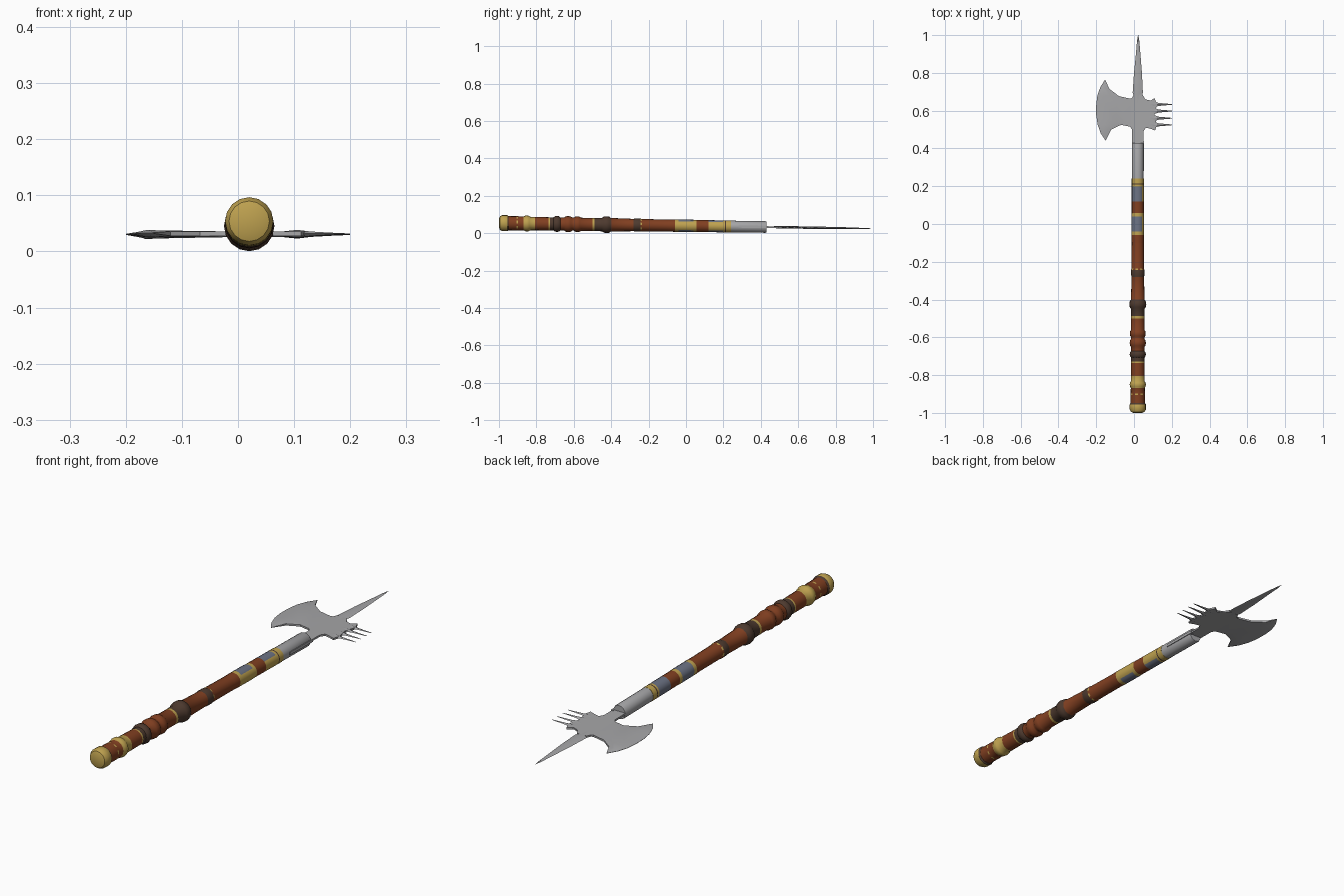
import bpy, bmesh, math
from mathutils import Vector

if "Cube" in bpy.data.objects:
    bpy.data.objects.remove(bpy.data.objects["Cube"])

CX, SIDES = 0.02, 16


def axis_z(y):
    # the weapon leans slightly down toward its tip
    return 0.054 - 0.0147 * (y + 1)


def material(name, rgb):
    m = bpy.data.materials.new(name)
    m.diffuse_color = (*rgb, 1)
    m.use_nodes = True
    m.node_tree.nodes["Principled BSDF"].inputs["Base Color"].default_value = m.diffuse_color
    return m


BROWN, GOLD, DARK, BLUE, STEEL, PANEL, DASH = range(7)
MATS = [material("brown_wood", (0.22, 0.05, 0.015)), material("gold", (0.52, 0.36, 0.08)),
        material("dark_bronze", (0.075, 0.042, 0.028)), material("blue_grey", (0.15, 0.17, 0.23)),
        material("steel", (0.38, 0.38, 0.39))]


def finish(name, bm, angle=35):
    bmesh.ops.remove_doubles(bm, verts=bm.verts, dist=0.0001)
    bmesh.ops.recalc_face_normals(bm, faces=bm.faces)
    me = bpy.data.meshes.new(name)
    bm.to_mesh(me)
    bm.free()
    for m in MATS:
        me.materials.append(m)
    ob = bpy.data.objects.new(name, me)
    bpy.context.collection.objects.link(ob)
    bpy.ops.object.select_all(action='DESELECT')
    ob.select_set(True)
    bpy.context.view_layer.objects.active = ob
    bpy.ops.object.shade_smooth_by_angle(angle=math.radians(angle))
    return ob


def turned(name, profile):
    """Turned part along y; profile rows: y, radius, colour of the band that follows."""
    bm = bmesh.new()
    rings = []
    for y, r, _ in profile:
        rings.append([bm.verts.new((CX + r * math.sin(2 * math.pi * k / SIDES), y,
                                    axis_z(y) + r * math.cos(2 * math.pi * k / SIDES)))
                      for k in range(SIDES)])
    for i in range(len(rings) - 1):
        for k in range(SIDES):
            n = (k + 1) % SIDES
            f = bm.faces.new((rings[i][k], rings[i][n], rings[i + 1][n], rings[i + 1][k]))
            c = profile[i][2]
            side = math.sin(2 * math.pi * (k + 0.5) / SIDES)
            if c == PANEL:      # blue inlay, gold on the +x side
                c = GOLD if side > 0.75 else BLUE
            elif c == DASH:     # broken gold line
                c = GOLD if k % 2 else BROWN
            f.material_index = c
    for ring, c in ((rings[0], profile[0][2]), (rings[-1], profile[-1][2])):
        bm.faces.new(ring).material_index = c
    return finish(name, bm)


def bead(y, r, w, c, base):
    """Rounded ring on the shaft."""
    return [(y - w, base, c), (y - w * 0.6, r - 0.002, c), (y, r, c),
            (y + w * 0.6, r - 0.002, c), (y + w, base, BROWN)]


# Pommel
turned("pommel", [(-1.0, 0.022, GOLD), (-0.995, 0.036, GOLD), (-0.982, 0.043, GOLD),
                  (-0.955, 0.043, DARK), (-0.948, 0.038, GOLD)])

# Grip with beads and bands
grip = [(-0.95, 0.038, BROWN), (-0.905, 0.038, DASH), (-0.898, 0.038, BROWN)]
grip += bead(-0.85, 0.043, 0.018, GOLD, 0.037)[:-1] + [
    (-0.832, 0.036, GOLD), (-0.806, 0.036, BROWN), (-0.735, 0.035, GOLD),
    (-0.728, 0.035, DARK)]
grip += bead(-0.69, 0.043, 0.018, DARK, 0.035)
grip += bead(-0.63, 0.043, 0.022, BROWN, 0.035)
grip += bead(-0.58, 0.042, 0.02, BROWN, 0.035)
grip += [(-0.5, 0.035, GOLD), (-0.488, 0.035, DARK)]
grip += bead(-0.425, 0.045, 0.024, DARK, 0.036)
grip += [(-0.28, 0.033, DARK), (-0.272, 0.035, DARK), (-0.243, 0.035, DASH),
         (-0.236, 0.033, BROWN), (-0.1, 0.032, BROWN)]
turned("grip", grip)

# Inlaid upper shaft
turned("inlaid_shaft", [(-0.1, 0.032, BROWN), (-0.058, 0.033, GOLD), (-0.04, 0.033, PANEL),
                        (0.04, 0.033, GOLD), (0.057, 0.032, BROWN), (0.12, 0.032, PANEL),
                        (0.198, 0.032, GOLD), (0.208, 0.032, DARK), (0.214, 0.032, GOLD),
                        (0.24, 0.032, GOLD)])

# Steel socket
turned("socket", [(0.24, 0.031, STEEL), (0.425, 0.031, STEEL), (0.43, 0.029, STEEL)])


def diamond_loft(name, stations, along):
    """Flat diamond-section spike; stations: distance, centre, half width, half thickness."""
    bm = bmesh.new()
    rings = []
    for d, c, w, t in stations:
        ring = []
        for a, b in ((w, 0), (0, t), (-w, 0), (0, -t)):
            x, y = (c + a, d) if along == 'y' else (d, c + a)
            ring.append(bm.verts.new((x, y, axis_z(y) + b)))
        rings.append(ring)
    for r0, r1 in zip(rings, rings[1:]):
        for k in range(4):
            n = (k + 1) % 4
            bm.faces.new((r0[k], r0[n], r1[n], r1[k]))
    bm.faces.new(rings[0])
    bm.faces.new(rings[-1])
    for f in bm.faces:
        f.material_index = STEEL
    return finish(name, bm)


# Top spike
diamond_loft("top_spike", [(0.64, CX, 0.018, 0.004), (0.675, CX, 0.02, 0.005),
                           (0.695, CX, 0.027, 0.006), (0.8, CX + 0.001, 0.021, 0.006),
                           (0.9, CX + 0.002, 0.012, 0.004), (0.97, CX + 0.002, 0.006, 0.002),
                           (1.0, CX + 0.002, 0.001, 0.0005)], 'y')

# Back prongs
for i, (y, root) in enumerate([(0.633, 0.64), (0.598, 0.605), (0.56, 0.565), (0.525, 0.535)]):
    diamond_loft(f"back_prong_{i + 1}", [(0.06, root, 0.02, 0.002), (0.105, y, 0.017, 0.007),
                                         (0.13, y, 0.008, 0.004), (0.165, y, 0.005, 0.002),
                                         (0.2, y, 0.002, 0.0005)], 'x')


def plate(name, outline, t):
    bm = bmesh.new()
    top, bot = [[bm.verts.new((x, y, axis_z(y) + s * t)) for x, y in outline] for s in (1, -1)]
    bm.faces.new(top)
    bm.faces.new(bot)
    for k in range(len(outline)):
        n = (k + 1) % len(outline)
        bm.faces.new((top[k], top[n], bot[n], bot[k]))
    for f in bm.faces:
        f.material_index = STEEL
    return finish(name, bm)


# Head body, from neck to prongs
plate("head_body", [(-0.01, 0.42), (0.05, 0.42), (0.05, 0.49), (0.062, 0.51), (0.085, 0.505),
                    (0.112, 0.495), (0.12, 0.525), (0.108, 0.58), (0.122, 0.633),
                    (0.108, 0.667), (0.085, 0.65), (0.06, 0.66), (0.045, 0.685), (-0.002, 0.685),
                    (-0.01, 0.667), (-0.02, 0.663), (-0.02, 0.515), (-0.01, 0.5)], 0.004)

# Langet on the socket side
plate("langet", [(0.042, 0.29), (0.053, 0.28), (0.053, 0.44), (0.042, 0.44)], 0.006)

# Axe blade: surface between the cutting edge and the concave back line
edge = [(-0.153, 0.765), (-0.178, 0.725), (-0.194, 0.68), (-0.2, 0.63), (-0.2, 0.575),
        (-0.192, 0.525), (-0.176, 0.48), (-0.15, 0.44)]
back = [(-0.153, 0.765), (-0.13, 0.715), (-0.08, 0.677), (-0.018, 0.663), (-0.018, 0.515),
        (-0.068, 0.525), (-0.12, 0.5), (-0.15, 0.44)]
bm = bmesh.new()
for s in (1, -1):
    grid = []
    for a, b in zip(edge, back):
        row = []
        for f, t in ((0, 0.0006), (0.27, 0.0065), (0.6, 0.0055), (1, 0.004)):
            p = Vector(a).lerp(Vector(b), f)
            t = t if a != b else 0.0006
            row.append(bm.verts.new((p.x, p.y, axis_z(p.y) + s * t)))
        grid.append(row)
    for r0, r1 in zip(grid, grid[1:]):
        for k in range(3):
            bm.faces.new((r0[k], r0[k + 1], r1[k + 1], r1[k]))
    if s == 1:
        upper = grid
for k in (0, 3):    # close the rim
    for i in range(len(edge) - 1):
        bm.faces.new((upper[i][k], upper[i + 1][k], grid[i + 1][k], grid[i][k]))
for f in bm.faces:
    f.material_index = STEEL
finish("axe_blade", bm)
